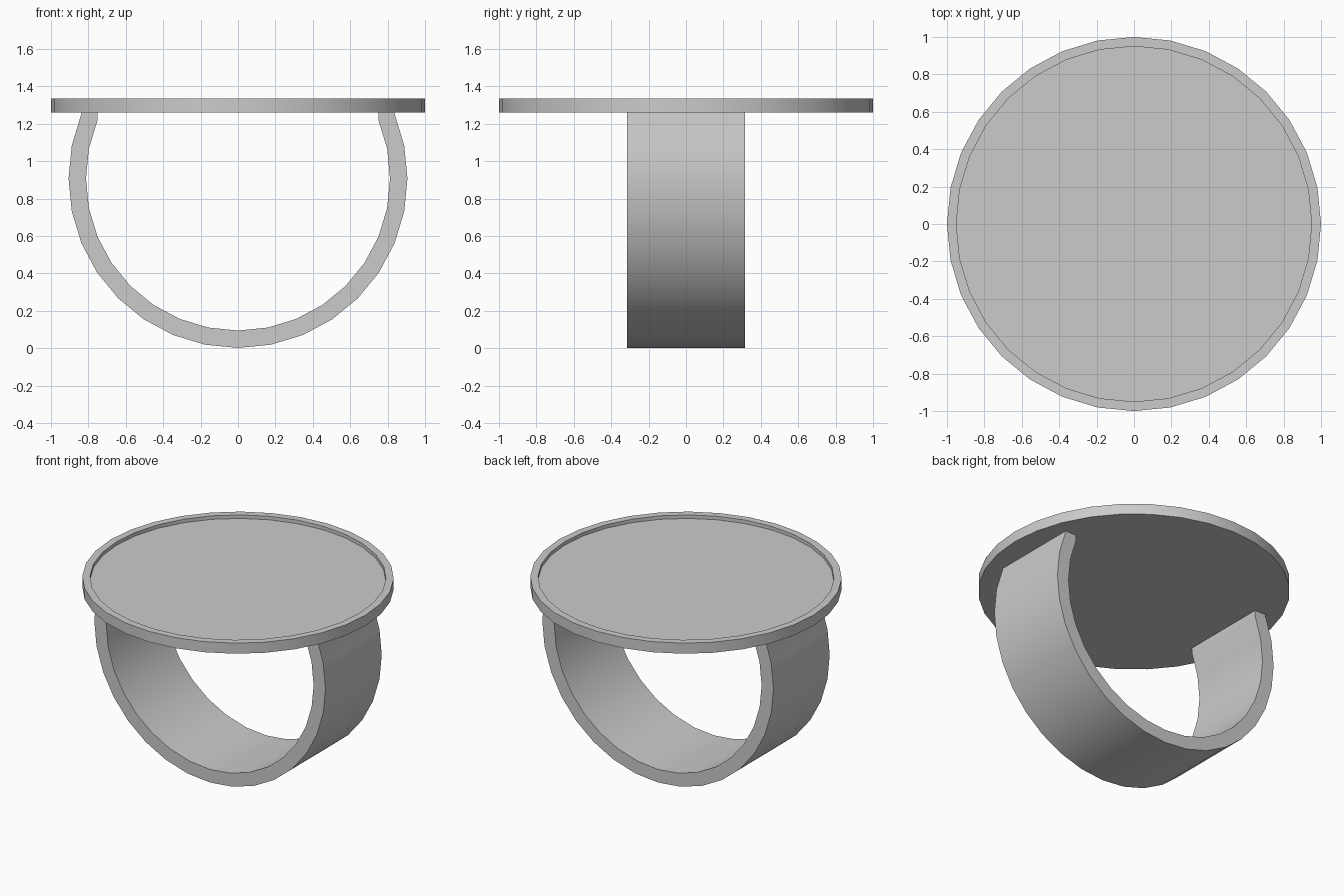
import bpy, bmesh
from math import sin, cos, pi, radians

if "Cube" in bpy.data.objects:
    bpy.data.objects.remove(bpy.data.objects["Cube"])

SEGS = 32


def make_object(name, bm):
    bmesh.ops.recalc_face_normals(bm, faces=bm.faces)
    mesh = bpy.data.meshes.new(name)
    bm.to_mesh(mesh)
    bm.free()
    obj = bpy.data.objects.new(name, mesh)
    bpy.context.collection.objects.link(obj)
    bpy.ops.object.select_all(action='DESELECT')
    obj.select_set(True)
    bpy.context.view_layer.objects.active = obj
    bpy.ops.object.shade_smooth_by_angle(angle=radians(30))
    return obj


# Round plate with a raised rim around a shallow recess
bm = bmesh.new()
rings = []
for r, z in [(1.0, 1.26), (1.0, 1.335), (0.95, 1.335), (0.95, 1.31)]:
    rings.append([bm.verts.new((r * cos(2 * pi * i / SEGS), r * sin(2 * pi * i / SEGS), z))
                  for i in range(SEGS)])
for a, b in zip(rings, rings[1:]):
    for i in range(SEGS):
        j = (i + 1) % SEGS
        bm.faces.new((a[i], a[j], b[j], b[i]))
bm.faces.new(rings[0][::-1])
bm.faces.new(rings[-1])
make_object("top_plate", bm)

# Open finger band: arc from one side of the plate round the bottom to the other
CENTRE_Z, OUTER, INNER, HALF_WIDTH, TOP = 0.908, 0.906, 0.813, 0.315, 1.26
bm = bmesh.new()
sections = []
for i in range(-2, 19):
    a = pi + 2 * pi * i / SEGS
    sections.append([(r * cos(a), CENTRE_Z + r * sin(a)) for r in (OUTER, INNER)])
# lift the two ends straight up to meet the plate
for k, end in ((0, sections[0]), (-1, sections[-1])):
    extra = [(x, TOP) for x, z in end]
    sections.insert(0, extra) if k == 0 else sections.append(extra)

loops = []
for (xo, zo), (xi, zi) in sections:
    loops.append([bm.verts.new(p) for p in (
        (xo, -HALF_WIDTH, zo), (xo, HALF_WIDTH, zo),
        (xi, HALF_WIDTH, zi), (xi, -HALF_WIDTH, zi))])
for a, b in zip(loops, loops[1:]):
    for i in range(4):
        j = (i + 1) % 4
        bm.faces.new((a[i], a[j], b[j], b[i]))
bm.faces.new(loops[0])
bm.faces.new(loops[-1][::-1])
make_object("finger_band", bm)
